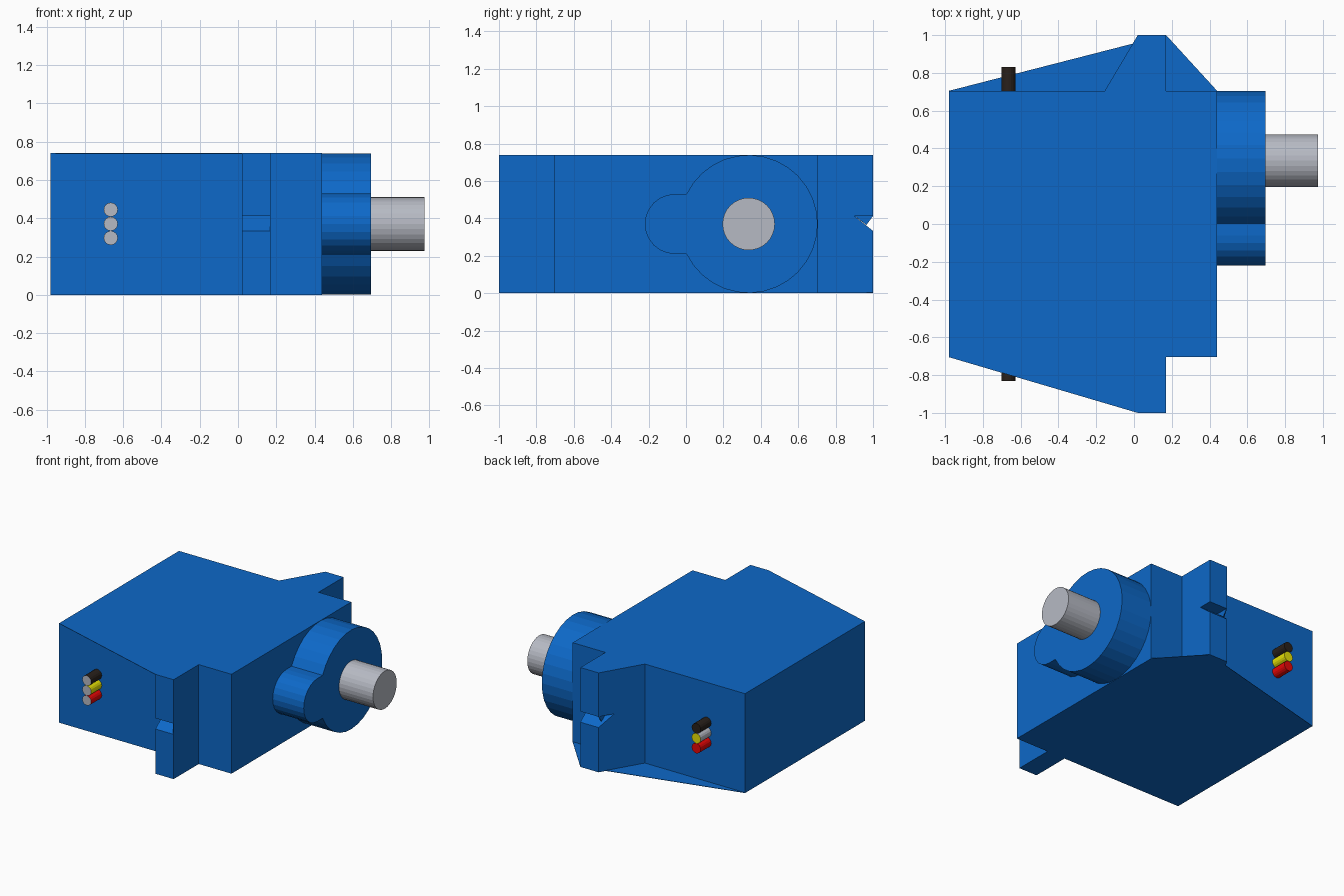
import bpy, bmesh
from math import cos, sin, pi, asin

cube = bpy.data.objects.get("Cube")
if cube:
    bpy.data.objects.remove(cube, do_unlink=True)


def material(name, rgb):
    m = bpy.data.materials.new(name)
    m.use_nodes = True
    m.diffuse_color = (*rgb, 1)
    m.node_tree.nodes["Principled BSDF"].inputs["Base Color"].default_value = (*rgb, 1)
    return m


BLUE = material("blue plastic", (0.004, 0.14, 0.58))
GREY = material("light grey metal", (0.47, 0.49, 0.55))
RED = material("red wire", (0.80, 0.002, 0.002))
YELLOW = material("yellow wire", (0.80, 0.76, 0.002))
BLACK = material("black wire", (0.022, 0.015, 0.011))


def prism(name, outline, axis, lo, hi, *mats):
    """Extrude a 2D outline along an axis; u and v are the other two axes in order."""
    place = {"x": lambda u, v, d: (d, u, v),
             "y": lambda u, v, d: (u, d, v),
             "z": lambda u, v, d: (u, v, d)}[axis]
    bm = bmesh.new()
    a = [bm.verts.new(place(u, v, lo)) for u, v in outline]
    b = [bm.verts.new(place(u, v, hi)) for u, v in outline]
    bm.faces.new(a)
    bm.faces.new(b)
    n = len(outline)
    for i in range(n):
        j = (i + 1) % n
        bm.faces.new((a[i], a[j], b[j], b[i]))
    bmesh.ops.recalc_face_normals(bm, faces=bm.faces)
    me = bpy.data.meshes.new(name)
    bm.to_mesh(me)
    bm.free()
    for m in mats:
        me.materials.append(m)
    ob = bpy.data.objects.new(name, me)
    bpy.context.collection.objects.link(ob)
    return ob


def arc(cu, cv, r, start, end, steps):
    return [(cu + r * cos(start + (end - start) * i / steps),
             cv + r * sin(start + (end - start) * i / steps)) for i in range(steps + 1)]


def circle(cu, cv, r, n):
    return arc(cu, cv, r, 0, 2 * pi, n)[:-1]


def cut(target, cutter):
    """Subtract the cutter, then discard it."""
    cutter.hide_render = True
    mod = target.modifiers.new("notch", "BOOLEAN")
    mod.operation = "DIFFERENCE"
    mod.solver = "EXACT"
    mod.object = cutter
    bpy.context.view_layer.objects.active = target
    bpy.ops.object.modifier_apply(modifier=mod.name)
    bpy.data.objects.remove(cutter, do_unlink=True)


H = 0.74      # case height
W = 0.705     # half depth of the case
L = -0.98     # end with the wires
R = 0.44      # end with the gear cap

# Case with its two mounting tabs
body = prism("case", [(L, -W), (0.02, -W), (0.02, -1), (0.17, -1), (0.17, -W), (R, -W),
                      (R, W), (0.17, W), (0.17, 1), (0.02, 1), (-0.155, W), (L, W)],
             "z", 0, H, BLUE)

# V notches in the tab ends
cut(body, prism("front_notch_cutter", [(-0.9, 0.413), (-1.02, 0.413), (-1.02, 0.317)],
                "x", -0.1, 0.166, BLUE))
cut(body, prism("back_notch_cutter", [(0.9, 0.413), (1.02, 0.413), (1.02, 0.317)],
                "x", -0.2, 0.3, BLUE))
prism("back_notch_web", [(0.9, 0.413), (1.0, 0.413), (0.965, 0.365)], "x", 0.02, 0.024, BLUE)

# Thin flanges beside the tabs: top edge in front, bottom edge behind
T = 0.003
prism("front_top_flange", [(L, -W), (0.02, -1), (0.02, -W)], "z", H - T, H, BLUE)
prism("back_bottom_flange", [(L, W), (0.17, 1), (R, W)], "z", 0, T, BLUE)

# Gear cap: a large disc with a smaller lobe
CY, CZ, CR, LR, LY = 0.335, 0.37, 0.369, 0.16, -0.06
open_angle = asin(LR / CR)
cap = arc(CY, CZ, CR, -pi + open_angle, pi - open_angle, 28)
cap += arc(LY, CZ, LR, pi / 2, 3 * pi / 2, 12)
prism("gear_cap", cap, "x", R, 0.695, BLUE)

# Output shaft
prism("output_shaft", circle(CY, CZ, 0.14, 32), "x", 0.69, 0.975, GREY)

# Wire stubs on both sides of the case
for label, z, colour in (("red", 0.297, RED), ("yellow", 0.371, YELLOW), ("black", 0.445, BLACK)):
    ring = circle(-0.665, z, 0.037, 16)
    front = prism("front_" + label + "_wire", ring, "y", -0.83, -0.7, colour, GREY)
    for p in front.data.polygons:
        if p.normal.y < -0.9:       # bare metal tip
            p.material_index = 1
    back = prism("back_" + label + "_wire", ring, "y", 0.7, 0.83, colour, GREY)
    if label == "yellow":
        for p in back.data.polygons:
            if p.normal.x < -0.1:   # bare outer half
                p.material_index = 1
